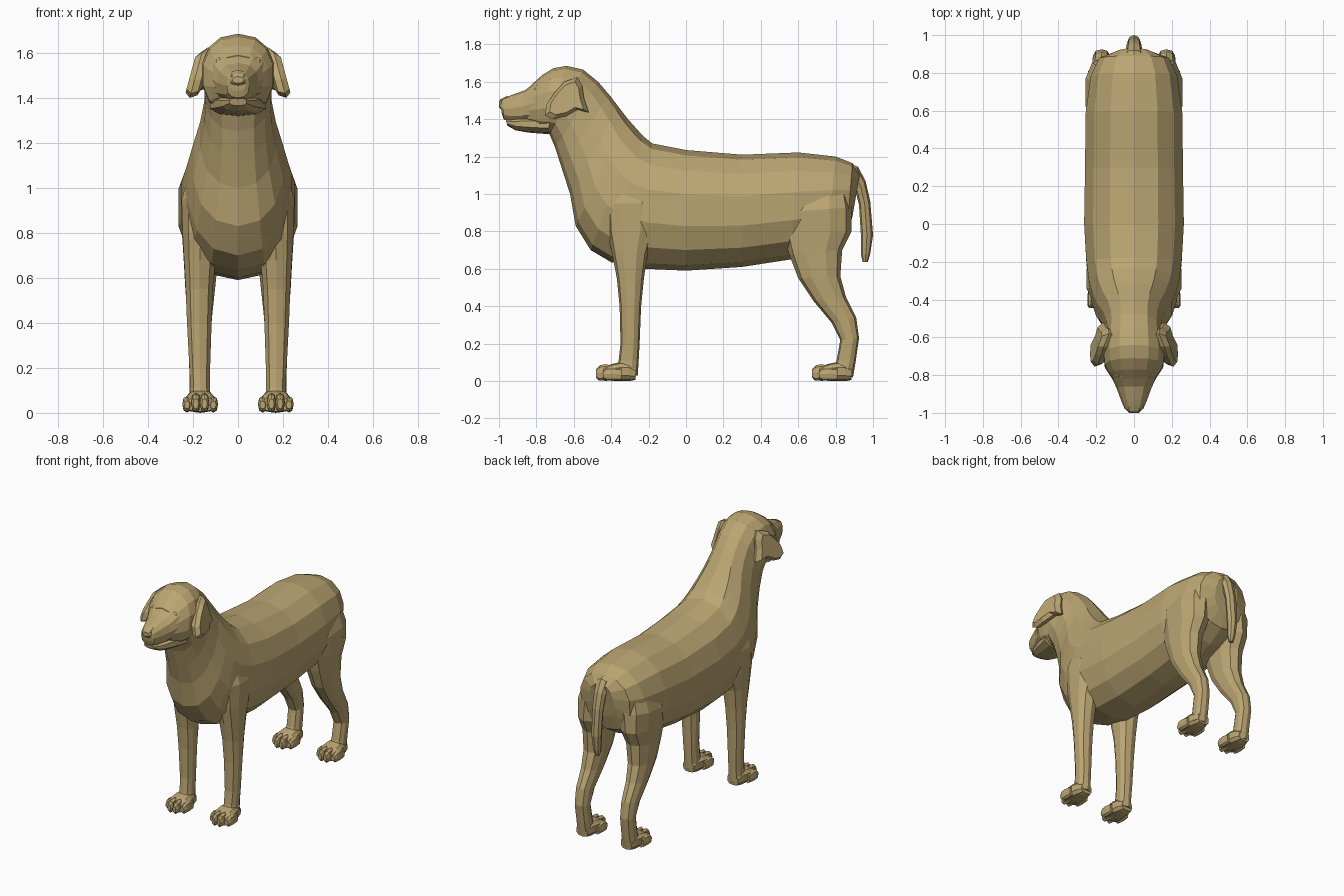
import bpy, bmesh, math
from mathutils import Vector

coat = bpy.data.materials.new("tan_coat")
coat.diffuse_color = (0.50, 0.38, 0.17, 1)


def finish(name, bm, mirror=False):
    bmesh.ops.recalc_face_normals(bm, faces=bm.faces)
    me = bpy.data.meshes.new(name)
    bm.to_mesh(me)
    bm.free()
    me.materials.append(coat)
    ob = bpy.data.objects.new(name, me)
    bpy.context.collection.objects.link(ob)
    if mirror:
        ob.modifiers.new("mirror", 'MIRROR')
    return ob


def loft(name, sections, n=10, power=2.0, mirror=False):
    """Skin rings; each is (y1, z1, y2, z2, centre x, half width)."""
    bm = bmesh.new()
    rings = []
    for y1, z1, y2, z2, cx, w in sections:
        mid = Vector((cx, (y1 + y2) / 2, (z1 + z2) / 2))
        half = Vector((0, (y1 - y2) / 2, (z1 - z2) / 2))
        ring = []
        for i in range(n):
            t = math.pi / 2 + 2 * math.pi * i / n
            c, s = [math.copysign(abs(v) ** (2 / power), v) if abs(v) > 1e-6 else 0
                    for v in (math.cos(t), math.sin(t))]
            ring.append(bm.verts.new(mid + half * s + Vector((w * c, 0, 0))))
        rings.append(ring)
    for a, b in zip(rings, rings[1:]):
        for i in range(n):
            j = (i + 1) % n
            bm.faces.new((a[i], a[j], b[j], b[i]))
    bm.faces.new(rings[0])
    bm.faces.new(rings[-1])
    return finish(name, bm, mirror)


# Torso, neck and back of the skull in one skin
loft("body", [
    (0.93, 1.11, 0.89, 0.88, 0, 0.09),
    (0.89, 1.165, 0.86, 0.78, 0, 0.19),
    (0.80, 1.20, 0.75, 0.71, 0, 0.235),
    (0.60, 1.222, 0.56, 0.65, 0, 0.262),
    (0.30, 1.21, 0.30, 0.61, 0, 0.265),
    (0.00, 1.235, 0.00, 0.59, 0, 0.27),
    (-0.18, 1.27, -0.22, 0.60, 0, 0.258),
    (-0.23, 1.31, -0.40, 0.635, 0, 0.245),
    (-0.27, 1.355, -0.51, 0.70, 0, 0.228),
    (-0.31, 1.40, -0.59, 0.83, 0, 0.205),
    (-0.36, 1.465, -0.62, 1.00, 0, 0.172),
    (-0.41, 1.53, -0.665, 1.14, 0, 0.153),
    (-0.47, 1.60, -0.70, 1.25, 0, 0.148),
    (-0.55, 1.665, -0.73, 1.32, 0, 0.155),
    (-0.64, 1.685, -0.76, 1.325, 0, 0.163),
    (-0.71, 1.672, -0.79, 1.33, 0, 0.158),
    (-0.77, 1.635, -0.81, 1.345, 0, 0.135),
    (-0.82, 1.59, -0.85, 1.365, 0, 0.105),
], n=14, power=2.25)

# Face: upper muzzle, lower jaw, nose
loft("muzzle", [
    (-0.74, 1.64, -0.76, 1.36, 0, 0.145),
    (-0.81, 1.595, -0.82, 1.375, 0, 0.117),
    (-0.86, 1.555, -0.88, 1.38, 0, 0.092),
    (-0.93, 1.53, -0.94, 1.385, 0, 0.068),
    (-0.98, 1.51, -0.975, 1.40, 0, 0.05),
    (-0.995, 1.495, -0.985, 1.43, 0, 0.034),
], n=12, power=2.5)
loft("lower_jaw", [
    (-0.72, 1.42, -0.74, 1.32, 0, 0.13),
    (-0.83, 1.42, -0.84, 1.328, 0, 0.10),
    (-0.91, 1.41, -0.91, 1.34, 0, 0.072),
    (-0.965, 1.40, -0.955, 1.365, 0, 0.04),
], n=10, power=2.4)
loft("nose", [
    (-0.955, 1.525, -0.96, 1.46, 0, 0.034),
    (-0.99, 1.508, -0.99, 1.455, 0, 0.036),
    (-1.0, 1.495, -1.0, 1.465, 0, 0.026),
], n=8, power=2.6)

# Eyes
bm = bmesh.new()
bmesh.ops.create_uvsphere(bm, u_segments=8, v_segments=6, radius=0.02)
bmesh.ops.translate(bm, verts=bm.verts, vec=(0.083, -0.795, 1.56))
finish("eyes", bm, True)

# Hanging ears: an outline that flares outwards as it drops
bm = bmesh.new()
outline = [(-0.58, 1.625), (-0.65, 1.60), (-0.70, 1.545), (-0.745, 1.48), (-0.755, 1.42),
           (-0.71, 1.40), (-0.64, 1.415), (-0.58, 1.45), (-0.52, 1.435), (-0.545, 1.51),
           (-0.555, 1.58)]


def ear_ring(inset, push):
    ring = []
    for y, z in outline:
        y, z = y + (-0.64 - y) * inset, z + (1.51 - z) * inset
        x = 0.155 + (1.62 - z) * 0.27 - max(0, y + 0.64) * 0.35
        ring.append(bm.verts.new((x + push, y, z)))
    return ring


rings = [ear_ring(0.1, -0.03), ear_ring(0, 0.0), ear_ring(0.22, 0.025)]
for a, b in zip(rings, rings[1:]):
    for i in range(len(a)):
        j = (i + 1) % len(a)
        bm.faces.new((a[i], a[j], b[j], b[i]))
bm.faces.new(rings[0])
bm.faces.new(rings[-1])
finish("ears", bm, True)

# Legs
loft("front_legs", [
    (-0.40, 1.06, -0.18, 1.06, 0.14, 0.08),
    (-0.43, 0.95, -0.15, 0.95, 0.155, 0.10),
    (-0.42, 0.80, -0.165, 0.80, 0.165, 0.085),
    (-0.395, 0.68, -0.205, 0.68, 0.17, 0.073),
    (-0.37, 0.55, -0.225, 0.55, 0.172, 0.063),
    (-0.355, 0.40, -0.24, 0.40, 0.172, 0.057),
    (-0.35, 0.20, -0.248, 0.20, 0.17, 0.048),
    (-0.36, 0.11, -0.253, 0.11, 0.168, 0.045),
    (-0.38, 0.03, -0.258, 0.03, 0.168, 0.05),
], n=10, power=2.4, mirror=True)
loft("hind_legs", [
    (0.55, 1.02, 0.86, 1.05, 0.13, 0.09),
    (0.51, 0.90, 0.885, 0.93, 0.15, 0.112),
    (0.52, 0.78, 0.885, 0.80, 0.16, 0.092),
    (0.55, 0.68, 0.835, 0.70, 0.165, 0.08),
    (0.60, 0.55, 0.825, 0.56, 0.168, 0.069),
    (0.68, 0.43, 0.855, 0.45, 0.17, 0.058),
    (0.78, 0.31, 0.91, 0.34, 0.172, 0.05),
    (0.825, 0.22, 0.925, 0.23, 0.172, 0.047),
    (0.805, 0.11, 0.908, 0.11, 0.17, 0.047),
    (0.775, 0.03, 0.893, 0.02, 0.17, 0.05),
], n=10, power=2.4, mirror=True)

# Paws with four toes each
for label, y0 in (("front", -0.48), ("hind", 0.675)):
    loft(label + "_paws", [
        (y0 + 0.04, 0.07, y0 + 0.04, 0.006, 0.168, 0.06),
        (y0 + 0.08, 0.09, y0 + 0.08, 0.002, 0.168, 0.07),
        (y0 + 0.125, 0.10, y0 + 0.13, 0.0, 0.168, 0.065),
        (y0 + 0.17, 0.10, y0 + 0.18, 0.0, 0.168, 0.055),
        (y0 + 0.215, 0.075, y0 + 0.21, 0.006, 0.168, 0.042),
    ], n=10, power=2.8, mirror=True)
    for k in range(4):
        side = k - 1.5
        back = 0.035 if abs(side) > 1 else 0
        top = 0.075 if abs(side) > 1 else 0.09
        x, y = 0.168 + side * 0.039, y0 + back
        loft(f"{label}_toe_{k + 1}", [
            (y, top * 0.7, y, 0.018, x, 0.012),
            (y + 0.018, top * 0.93, y + 0.012, 0.004, x, 0.02),
            (y + 0.05, top, y + 0.05, 0.001, x, 0.021),
            (y + 0.10, top * 0.9, y + 0.10, 0.004, x, 0.016),
        ], n=8, power=2.3, mirror=True)

# Tail
loft("tail", [
    (0.86, 1.17, 0.84, 1.06, 0, 0.06),
    (0.92, 1.145, 0.885, 1.06, 0, 0.048),
    (0.96, 1.07, 0.905, 1.02, 0, 0.042),
    (0.985, 0.96, 0.925, 0.94, 0, 0.038),
    (1.0, 0.78, 0.935, 0.78, 0, 0.034),
    (0.985, 0.68, 0.937, 0.67, 0, 0.027),
    (0.972, 0.635, 0.945, 0.635, 0, 0.016),
], n=8)
